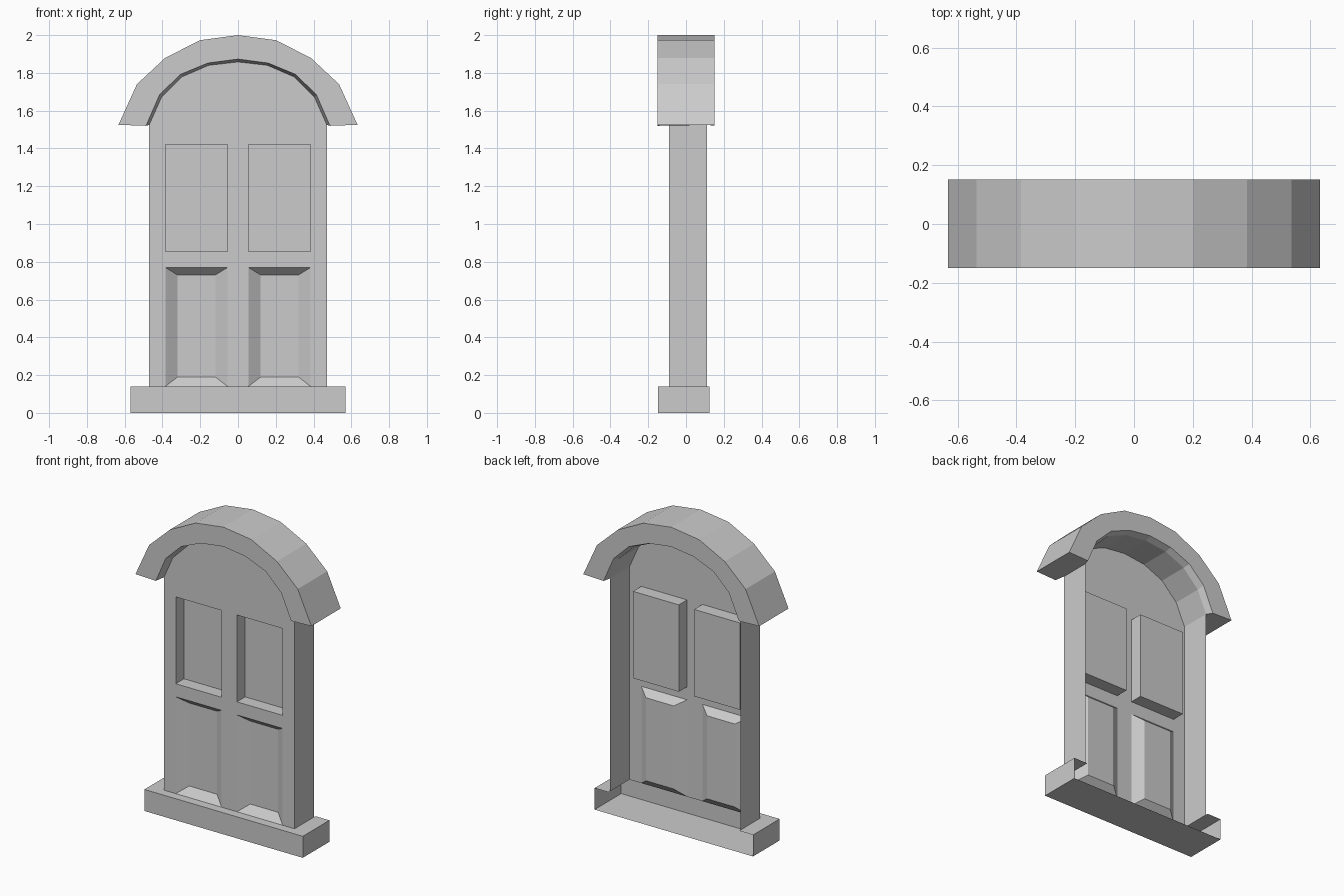
import bpy, bmesh

if "Cube" in bpy.data.objects:
    bpy.data.objects.remove(bpy.data.objects["Cube"])


def make(name, faces):
    """Build an object from faces given as lists of corner points."""
    bm = bmesh.new()
    for f in faces:
        bm.faces.new([bm.verts.new(p) for p in f])
    bmesh.ops.remove_doubles(bm, verts=bm.verts, dist=0.0005)
    bmesh.ops.recalc_face_normals(bm, faces=bm.faces)
    me = bpy.data.meshes.new(name)
    bm.to_mesh(me)
    bm.free()
    ob = bpy.data.objects.new(name, me)
    bpy.context.collection.objects.link(ob)
    return ob


def rect(x0, x1, z0, z1, y):
    return [(x0, y, z0), (x1, y, z0), (x1, y, z1), (x0, y, z1)]


def bridge(a, b, closed=True):
    n = len(a)
    return [[a[i], a[(i + 1) % n], b[(i + 1) % n], b[i]]
            for i in range(n if closed else n - 1)]


def full(half):
    """Mirror a right-hand profile that ends on the centre line."""
    return half + [(-x, z) for x, z in half[-2::-1]]


def at(profile, y):
    return [(x, y, z) for x, z in profile]


FRONT, BACK = -0.09, 0.11
door_arch = full([(.47, 1.525), (.405, 1.67), (.295, 1.78), (.155, 1.84), (0, 1.858)])
lip_arch = full([(.487, 1.52), (.415, 1.685), (.305, 1.792), (.16, 1.852), (0, 1.873)])
outer_arch = full([(.633, 1.525), (.535, 1.74), (.385, 1.88), (.2, 1.973), (0, 2)])

# door leaf: thin front sheet with four sunken panels and open-backed jambs
xs = [-.47, -.385, -.055, .055, .385, .47]
zs = [.14, .77, .855, 1.42]
faces = []
for i in range(5):
    for j in range(3):
        outer = rect(xs[i], xs[i + 1], zs[j], zs[j + 1], FRONT)
        if i in (1, 3) and j == 0:      # bevelled lower panel
            inner = rect(xs[i] + .065, xs[i + 1] - .065, .19, .73, FRONT + .045)
        elif i in (1, 3) and j == 2:    # straight upper panel
            inner = rect(xs[i], xs[i + 1], zs[j], zs[j + 1], FRONT + .085)
        else:
            faces.append(outer)
            continue
        faces += bridge(outer, inner) + [inner]
faces.append([(x, FRONT, 1.42) for x in xs] + at(door_arch, FRONT))
for s in (-1, 1):
    x = s * .47
    faces.append([(x, FRONT, z) for z in zs + [1.525]]
                 + [(x, BACK, 1.525), (x, BACK, .14)])
make("door_leaf", faces)

# arched hood: outer and inner arches swept through the depth
rings = [at(outer_arch, -.15), at(lip_arch, -.15), at(door_arch, FRONT),
         at(door_arch, BACK), at(lip_arch, .152), at(outer_arch, .152)]
faces = []
for a, b in zip(rings, rings[1:] + rings[:1]):
    faces += bridge(a, b, closed=False)
faces += [[r[0] for r in rings], [r[-1] for r in rings]]
make("arched_hood", faces)

# doorstep: hollow box, open at the back, top notched around the door
X, Y0, Y1, H = .57, -.148, .125, .14
faces = [rect(-X, X, 0, H, Y0),
         [(-X, Y0, 0), (X, Y0, 0), (X, Y1, 0), (-X, Y1, 0)],
         [(-X, Y0, H), (X, Y0, H), (X, Y1, H), (.47, Y1, H), (.47, FRONT, H),
          (-.47, FRONT, H), (-.47, Y1, H), (-X, Y1, H)]]
for x in (-X, X):
    faces.append([(x, Y0, 0), (x, Y1, 0), (x, Y1, H), (x, Y0, H)])
make("doorstep", faces)
